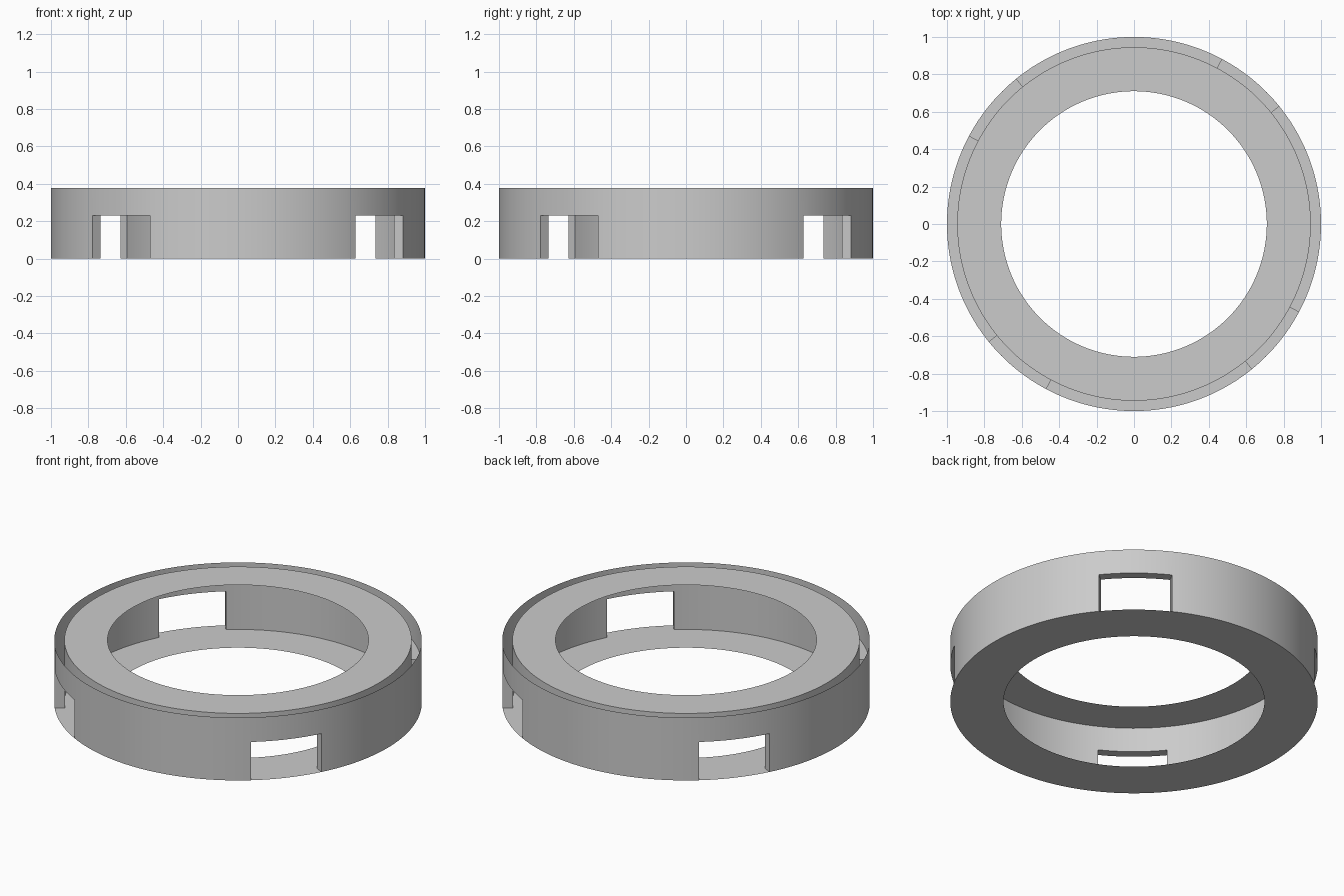
import bpy, bmesh
from math import radians, cos, sin

if "Cube" in bpy.data.objects:
    bpy.data.objects.remove(bpy.data.objects["Cube"])

R_OUT, R_WALL, R_HOLE = 1.0, 0.945, 0.71
H, WIN_H = 0.377, 0.23
WIN_START, WIN_SPAN = 39.0, 23.0
N_WIN, N_REST = 12, 32

# Angular steps: each quarter holds one window and one plain stretch
steps = []   # (start angle, is_window)
for q in range(4):
    a0 = WIN_START + 90 * q
    steps += [(a0 + WIN_SPAN * i / N_WIN, True) for i in range(N_WIN)]
    steps += [(a0 + WIN_SPAN + (90 - WIN_SPAN) * i / N_REST, False) for i in range(N_REST)]
COUNT = len(steps)


def pt(r, i, z):
    a = radians(steps[i % COUNT][0])
    return (r * cos(a), r * sin(a), z)


def make(name, quads):
    bm = bmesh.new()
    for quad in quads:
        bm.faces.new([bm.verts.new(p) for p in quad])
    bmesh.ops.remove_doubles(bm, verts=bm.verts, dist=1e-5)
    me = bpy.data.meshes.new(name)
    bm.to_mesh(me)
    bm.free()
    ob = bpy.data.objects.new(name, me)
    bpy.context.collection.objects.link(ob)
    bpy.ops.object.select_all(action='DESELECT')
    ob.select_set(True)
    bpy.context.view_layer.objects.active = ob
    bpy.ops.object.shade_smooth_by_angle(angle=radians(30))
    return ob


def plate(name, r0, r1, z, up):
    quads = []
    for i in range(COUNT):
        q = [pt(r0, i, z), pt(r1, i, z), pt(r1, i + 1, z), pt(r0, i + 1, z)]
        quads.append(q if up else q[::-1])
    return make(name, quads)


# Double-skinned side wall with four windows, open along its top
wall = []
for i, (a, win) in enumerate(steps):
    for z0, z1 in ((0, WIN_H), (WIN_H, H)):
        if win and z0 == 0:
            continue
        wall.append([pt(R_OUT, i, z0), pt(R_OUT, i + 1, z0), pt(R_OUT, i + 1, z1), pt(R_OUT, i, z1)])
        wall.append([pt(R_WALL, i, z1), pt(R_WALL, i + 1, z1), pt(R_WALL, i + 1, z0), pt(R_WALL, i, z0)])
    # Window ceiling
    if win:
        wall.append([pt(R_WALL, i, WIN_H), pt(R_WALL, i + 1, WIN_H), pt(R_OUT, i + 1, WIN_H), pt(R_OUT, i, WIN_H)])
    # Window jambs
    if win != steps[i - 1][1]:
        q = [pt(R_WALL, i, 0), pt(R_WALL, i, WIN_H), pt(R_OUT, i, WIN_H), pt(R_OUT, i, 0)]
        wall.append(q[::-1] if win else q)
make("side_wall", wall)

# Top and bottom ring plates
plate("top_plate", R_HOLE, R_WALL, H, True)
plate("bottom_plate", R_HOLE, R_OUT, 0, False)
